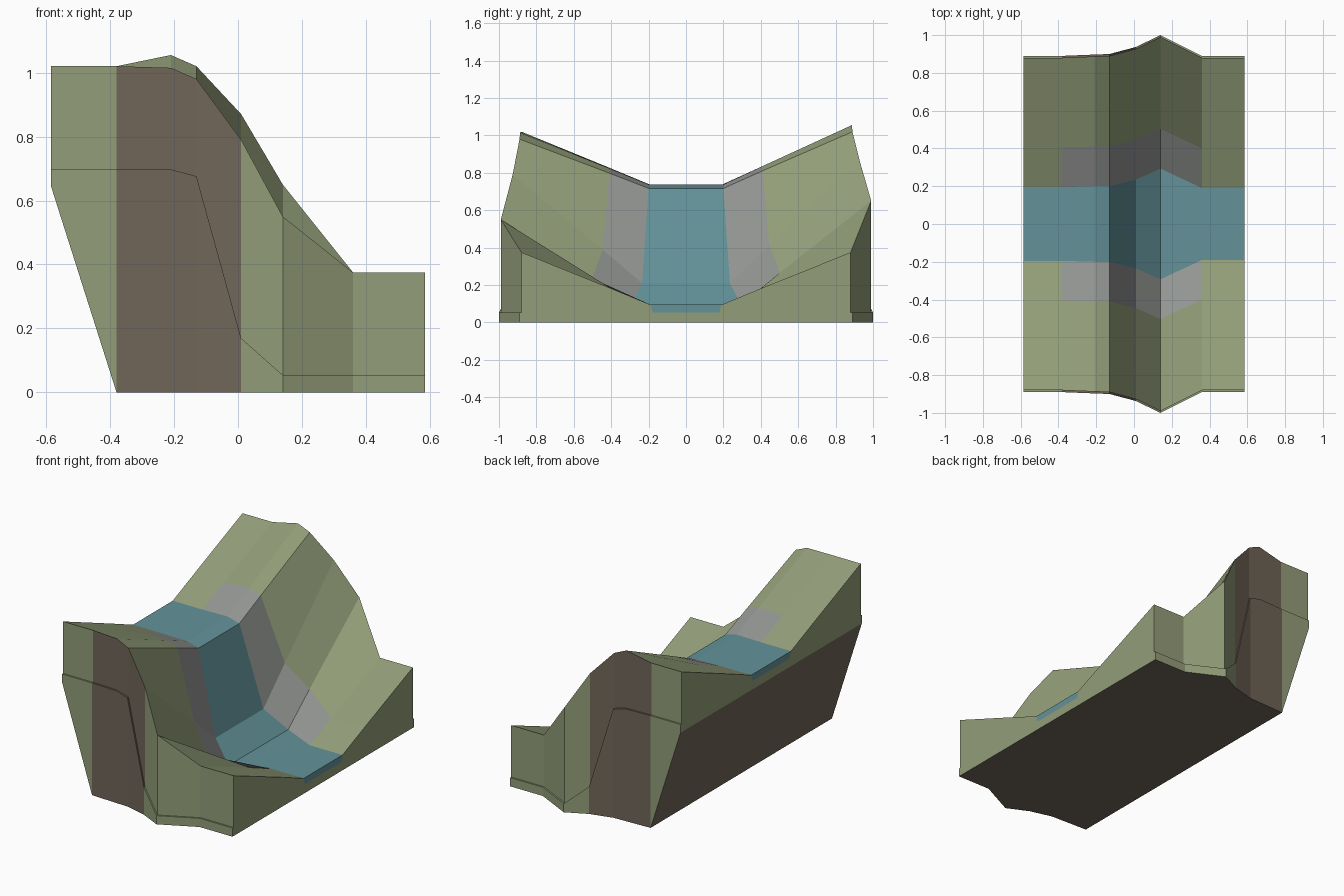
import bpy, bmesh

if "Cube" in bpy.data.objects:
    bpy.data.objects.remove(bpy.data.objects["Cube"])

# Stations along the river: x, outer y, water half width, water z, front rim z, back rim z, base z
STATIONS = [
    (-0.585, 0.89, 0.195, 0.738, 1.02, 1.02, 0.645),
    (-0.38, 0.89, 0.195, 0.738, 1.02, 1.02, 0),
    (-0.21, 0.897, 0.20, 0.738, 1.015, 1.055, 0),
    (-0.13, 0.90, 0.20, 0.717, 0.98, 1.02, 0),
    (0.01, 0.937, 0.235, 0.21, 0.79, 0.87, 0),
    (0.14, 1.0, 0.293, 0.095, 0.55, 0.65, 0),
    (0.36, 0.89, 0.19, 0.095, 0.375, 0.375, 0),
    (0.585, 0.89, 0.19, 0.095, 0.375, 0.375, 0),
]
DEPTH, LEDGE, LIP = 0.041, 0.01, 0.012


def material(name, rgb):
    m = bpy.data.materials.new(name)
    m.diffuse_color = (*rgb, 1)
    m.use_nodes = True
    m.node_tree.nodes["Principled BSDF"].inputs["Base Color"].default_value = m.diffuse_color
    return m


grass = material("grass", (0.29, 0.34, 0.19))
rock = material("rock", (0.29, 0.30, 0.29))
earth = material("earth", (0.165, 0.132, 0.098))
water = material("water", (0.125, 0.29, 0.32))


def loft(name, rings, mats, pick):
    """Closed loft through equal rings; pick(i, j) gives the material index."""
    bm = bmesh.new()
    rows = [[bm.verts.new(p) for p in ring] for ring in rings]
    n = len(rows[0])
    for i, (a, b) in enumerate(zip(rows, rows[1:])):
        for j in range(n):
            k = (j + 1) % n
            bm.faces.new((a[j], a[k], b[k], b[j])).material_index = pick(i, j)
    bm.faces.new(rows[0])
    bm.faces.new(rows[-1])
    bmesh.ops.recalc_face_normals(bm, faces=bm.faces)
    mesh = bpy.data.meshes.new(name)
    bm.to_mesh(mesh)
    bm.free()
    for m in mats:
        mesh.materials.append(m)
    obj = bpy.data.objects.new(name, mesh)
    bpy.context.collection.objects.link(obj)


def bank(station, side):
    """Half cross-section from the base up the wall and down to the river bed."""
    x, y, w, z, front, back, base = station
    rim = front if side < 0 else back
    bed = z - DEPTH
    mid = z + 0.31 * (rim - z)
    pts = [(y, base), (y, bed), (y - LEDGE, bed), (y - LEDGE, rim),
           (w + 0.21, mid), (w, z), (w - LIP, bed)]
    return [(x, side * py, pz) for py, pz in pts]


def valley_material(i, j):
    if j == 13:                                  # underside
        return 2
    side = min(j, 12 - j)
    if side <= 2:                                # outer walls
        return 2 if 1 <= i <= 3 else 0
    if side == 4:                                # rocky river banks
        return 1 if 1 <= i <= 5 else 0
    return 0


# Valley body with grass slopes, rock banks and earth cliff
loft("valley_ground", [bank(s, -1) + bank(s, 1)[::-1] for s in STATIONS],
     [grass, rock, earth], valley_material)

# River and waterfall filling the channel
loft("river_water",
     [[(s[0], -s[2] + LIP, s[3] - DEPTH), (s[0], -s[2], s[3]),
       (s[0], s[2], s[3]), (s[0], s[2] - LIP, s[3] - DEPTH)] for s in STATIONS],
     [water], lambda i, j: 0)
